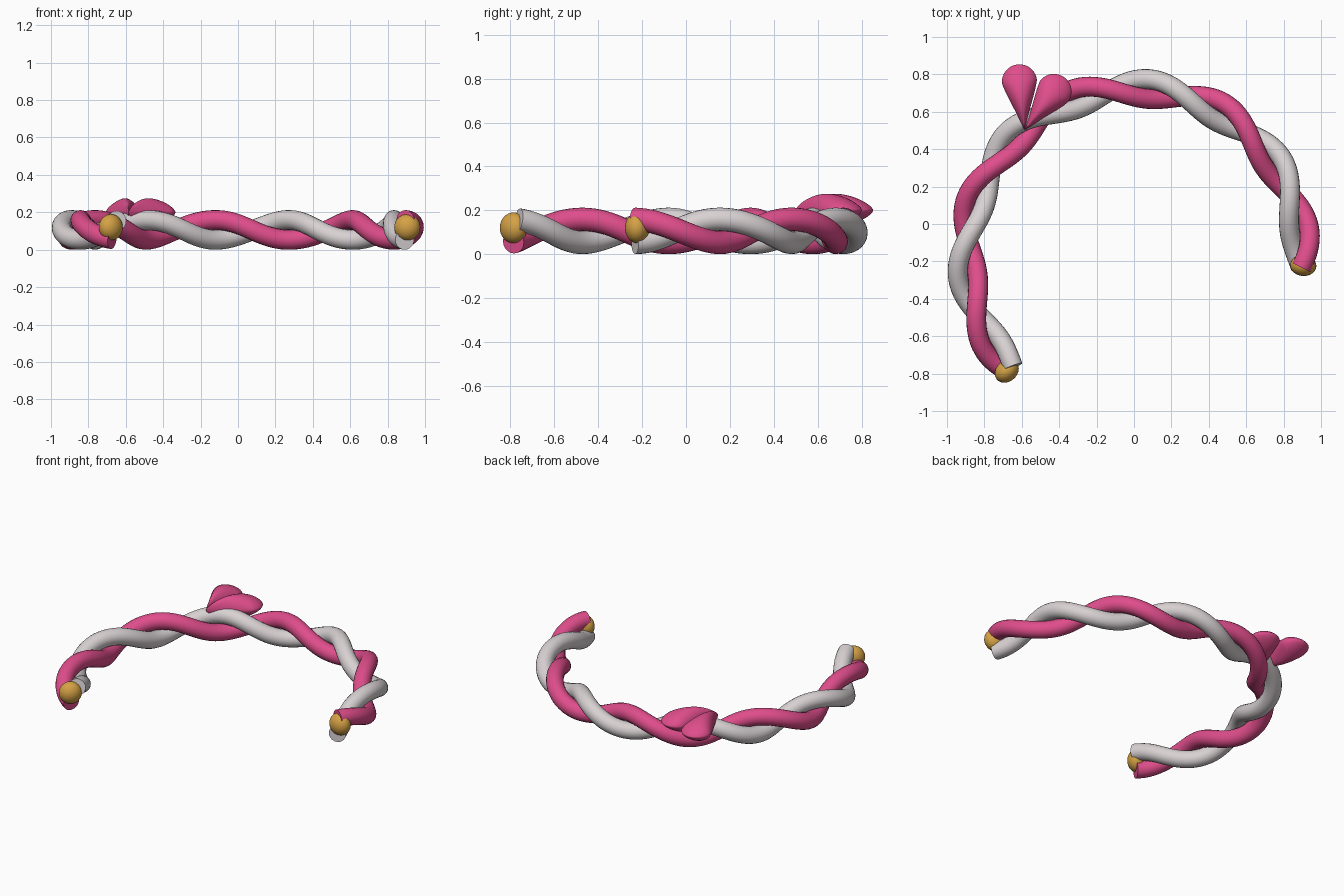
import bpy, bmesh, math
from mathutils import Vector, Matrix

if "Cube" in bpy.data.objects:
    bpy.data.objects.remove(bpy.data.objects["Cube"])

R, CY, CZ = 0.895, -0.17, 0.106      # bracelet arc radius and centre
A, TUBE = 0.053, 0.053               # twist offset and strand radius
START, END, PITCH, PHASE = -4.0, 222.5, 51.0, 8.5   # degrees


def material(name, rgb):
    m = bpy.data.materials.new(name)
    m.diffuse_color = (*rgb, 1)
    m.use_nodes = True
    m.node_tree.nodes["Principled BSDF"].inputs["Base Color"].default_value = m.diffuse_color
    return m


pink = material("pink", (0.74, 0.075, 0.26))
silver = material("silver", (0.69, 0.64, 0.65))
gold = material("gold", (0.66, 0.36, 0.06))


def finish(name, bm, mat, angle=40):
    bmesh.ops.recalc_face_normals(bm, faces=bm.faces)
    me = bpy.data.meshes.new(name)
    bm.to_mesh(me)
    bm.free()
    me.materials.append(mat)
    ob = bpy.data.objects.new(name, me)
    bpy.context.collection.objects.link(ob)
    bpy.ops.object.select_all(action='DESELECT')
    ob.select_set(True)
    bpy.context.view_layer.objects.active = ob
    bpy.ops.object.shade_smooth_by_angle(angle=math.radians(angle))
    return ob


def loft(bm, rings):
    """Skin a list of closed rings and cap both ends."""
    loops = [[bm.verts.new(p) for p in ring] for ring in rings]
    n = len(loops[0])
    for a, b in zip(loops, loops[1:]):
        for i in range(n):
            j = (i + 1) % n
            bm.faces.new((a[i], a[j], b[j], b[i]))
    bm.faces.new(loops[0][::-1])
    bm.faces.new(loops[-1])


def arc(deg, r=R, z=CZ):
    t = math.radians(deg)
    return Vector((r * math.cos(t), CY + r * math.sin(t), z))


def helix(deg, offset):
    f = math.tau * (deg - PHASE) / PITCH + offset
    return arc(deg, R + A * math.cos(f), CZ - A * math.sin(f))


def strand(name, offset, mat, steps=150, sides=20):
    bm = bmesh.new()
    rings = []
    for k in range(steps + 1):
        d = START + (END - START) * k / steps
        c = helix(d, offset)
        tangent = (helix(d + 0.1, offset) - helix(d - 0.1, offset)).normalized()
        side = tangent.cross(Vector((0, 0, 1))).normalized()
        up = side.cross(tangent)
        rings.append([c + TUBE * (side * math.cos(math.tau * i / sides)
                                  + up * math.sin(math.tau * i / sides))
                      for i in range(sides)])
    loft(bm, rings)
    finish(name, bm, mat)


# Two intertwined strands
strand("pink_strand", 0, pink)
strand("silver_strand", math.pi, silver)


# Gold beads at the open ends, slightly flattened along the band
def bead(name, loc, deg):
    bm = bmesh.new()
    bmesh.ops.create_uvsphere(bm, u_segments=32, v_segments=16, radius=0.07)
    mat = (Matrix.Translation(loc) @ Matrix.Rotation(math.radians(deg), 4, 'Z')
           @ Matrix.Diagonal((1, 0.8, 1, 1)))
    bmesh.ops.transform(bm, matrix=mat, verts=bm.verts)
    finish(name, bm, gold)


bead("right_bead", (0.905, -0.222, 0.12), START)
bead("left_bead", (-0.68, -0.786, 0.12), END)


# Heart charm: two lens-shaped teardrop lobes sharing one tip
TIP, LENGTH, WIDTH, HEIGHT = Vector((-0.585, 0.5, 0.2)), 0.355, 0.094, 0.075


def half_width(s):
    c = 1 - WIDTH / LENGTH            # centre of the round end
    if s < c:
        u = s / c
        return WIDTH * (0.85 * u + 0.15 * u * u * (3 - 2 * u)) * (1 + 0.12 * u * u * (1 - u))
    return WIDTH * math.sqrt(max(0.0, 1 - ((s - c) / (1 - c)) ** 2))


def lobe(name, deg, steps=36, sides=32):
    a = math.radians(deg)
    along = Vector((math.cos(a), math.sin(a), 0))
    side = Vector((-math.sin(a), math.cos(a), 0))
    bm = bmesh.new()
    rings = []
    for k in range(steps + 1):
        s = 0.5 - 0.5 * math.cos(math.pi * (0.01 + 0.98 * k / steps))
        w = half_width(s)
        h = HEIGHT * math.sin(math.pi * s) ** 0.65
        ring = []
        for i in range(sides):
            f = math.tau * i / sides
            z = math.copysign(abs(math.sin(f)) ** 1.3, math.sin(f))
            ring.append(TIP + along * LENGTH * s + side * w * math.cos(f)
                        + Vector((0, 0, h * z)))
        rings.append(ring)
    loft(bm, rings)
    finish(name, bm, pink, 50)


lobe("heart_left_lobe", 96)
lobe("heart_right_lobe", 53)
